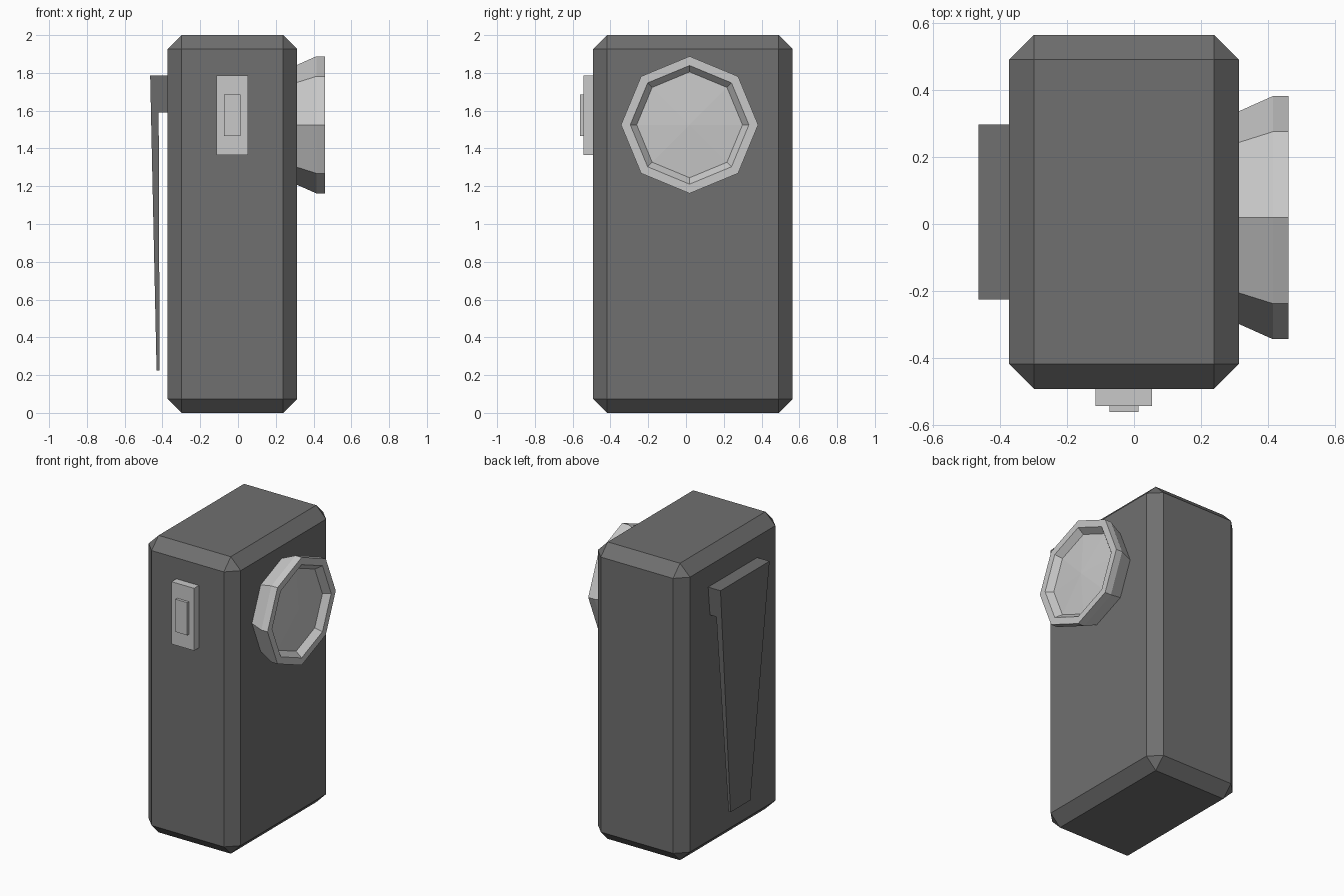
import bpy, bmesh, math

if "Cube" in bpy.data.objects:
    bpy.data.objects.remove(bpy.data.objects["Cube"])


def material(name, v):
    m = bpy.data.materials.new(name)
    m.diffuse_color = (v, v, v, 1)
    m.use_nodes = True
    m.node_tree.nodes["Principled BSDF"].inputs["Base Color"].default_value = m.diffuse_color
    return m


DARK = material("dark grey", 0.16)
LIGHT = material("light grey", 0.58)


def finish(name, bm, mat):
    bmesh.ops.recalc_face_normals(bm, faces=bm.faces)
    me = bpy.data.meshes.new(name)
    bm.to_mesh(me)
    bm.free()
    me.materials.append(mat)
    ob = bpy.data.objects.new(name, me)
    bpy.context.collection.objects.link(ob)
    return ob


def box(name, lo, hi, mat, chamfer=0):
    bm = bmesh.new()
    bmesh.ops.create_cube(bm, size=1)
    for v in bm.verts:
        v.co = [l + (c + 0.5) * (h - l) for l, h, c in zip(lo, hi, v.co)]
    if chamfer:
        bmesh.ops.bevel(bm, geom=bm.edges[:], offset=chamfer, segments=1,
                        affect='EDGES', profile=0.5)
    return finish(name, bm, mat)


# chamfered case
box("case", (-0.373, -0.492, 0), (0.313, 0.565, 2), DARK, 0.074)

# switch on the front
box("switch_plate", (-0.115, -0.543, 1.365), (0.053, -0.485, 1.785), LIGHT)
box("switch_button", (-0.073, -0.561, 1.465), (0.014, -0.53, 1.685), LIGHT)

# lamp: eight-sided profile revolved about x, closed by a shallow lens
LAMP_Y, LAMP_Z, SIDES = 0.019, 1.525, 8
bm = bmesh.new()
rings = []
for x, r in [(0.305, 0.314), (0.415, 0.363), (0.461, 0.363),
             (0.461, 0.314), (0.42, 0.28)]:
    rings.append([bm.verts.new((x, LAMP_Y + r * math.cos(math.tau * i / SIDES),
                                LAMP_Z + r * math.sin(math.tau * i / SIDES)))
                  for i in range(SIDES)])
lens = bm.verts.new((0.438, LAMP_Y, LAMP_Z))
for i in range(SIDES):
    j = (i + 1) % SIDES
    for a, b in zip(rings, rings[1:]):
        bm.faces.new((a[i], a[j], b[j], b[i]))
    bm.faces.new((rings[-1][i], rings[-1][j], lens))
bm.faces.new(rings[0])
finish("lamp", bm, LIGHT)

# belt clip: side profile given width, narrowing downwards
CLIP_Y = 0.036
profile = [(-0.37, 1.785), (-0.465, 1.785), (-0.431, 0.225),
           (-0.415, 0.225), (-0.42, 1.59), (-0.37, 1.59)]
bm = bmesh.new()
sides = []
for s in (-1, 1):
    sides.append([bm.verts.new(
        (x, CLIP_Y + s * (0.105 + 0.156 * (z - 0.225) / 1.56), z))
        for x, z in profile])
n = len(profile)
for side in sides:
    bm.faces.new(side)
for i in range(n):
    j = (i + 1) % n
    bm.faces.new((sides[0][i], sides[0][j], sides[1][j], sides[1][i]))
finish("belt_clip", bm, DARK)
